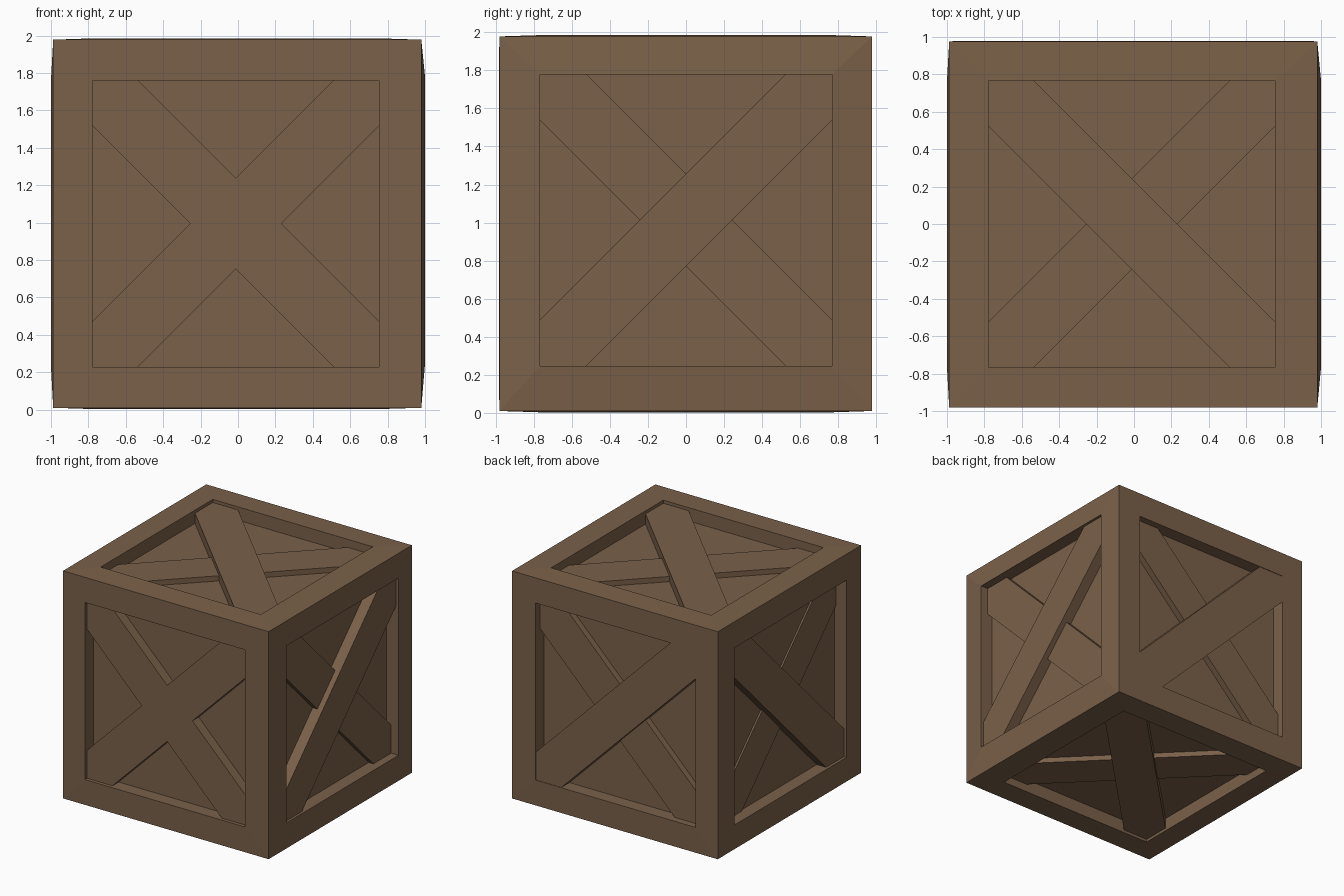
import bpy, bmesh
from mathutils import Vector

if "Cube" in bpy.data.objects:
    bpy.data.objects.remove(bpy.data.objects["Cube"])

wood = bpy.data.materials.new("brown_wood")
wood.diffuse_color = (0.195, 0.119, 0.067, 1)
wood.use_nodes = True
wood.node_tree.nodes["Principled BSDF"].inputs["Base Color"].default_value = wood.diffuse_color

A = 0.766      # half size of each opening
C = 0.243      # corner cut that sets the plank width
DEPTH = 0.115  # recess depth of the panels
CENTRE = Vector((-0.012, 0, 0.995))
X, Y, Z = Vector((1, 0, 0)), Vector((0, 1, 0)), Vector((0, 0, 1))
LOW, HIGH = Vector((-0.988, -0.981, 0.01)), Vector((0.98, 0.977, 1.978))

# name: right axis, up axis, outward axis, face distance, upward shift, over-plank slope, recesses
SIDES = {
    "front": (X, Z, -Y, 0.982, 0.0, 0, (0.03, 0.03)),
    "right": (Y, Z, X, 1.012, 0.018, 1, (0.022, 0.07)),
    "back": (-X, Z, Y, 0.978, 0.0, 1, (0.004, 0.06)),
    "left": (-Y, Z, -X, 0.988, 0.0, -1, (0.025, 0.1)),
    "top": (X, Y, Z, 0.99, 0.0, -1, (0.027, 0.07)),
    "bottom": (X, -Y, -Z, 0.992, 0.0, -1, (0.025, 0.07)),
}
SQUARE = [(-1, -1), (1, -1), (1, 1), (-1, 1)]


def finish(bm, name):
    bmesh.ops.remove_doubles(bm, verts=bm.verts, dist=1e-5)
    bmesh.ops.recalc_face_normals(bm, faces=bm.faces)
    mesh = bpy.data.meshes.new(name)
    bm.to_mesh(mesh)
    bm.free()
    mesh.materials.append(wood)
    bpy.context.collection.objects.link(bpy.data.objects.new(name, mesh))


def prism(name, outline, place, low, high):
    """Extrude a flat outline between two heights on one side of the crate."""
    bm = bmesh.new()
    face = bm.faces.new([bm.verts.new(place(u, v, low)) for u, v in outline])
    new = bmesh.ops.extrude_face_region(bm, geom=[face])["geom"]
    shift = place(0, 0, high) - place(0, 0, low)
    bmesh.ops.translate(bm, vec=shift, verts=[g for g in new if isinstance(g, bmesh.types.BMVert)])
    finish(bm, name)


frame = bmesh.new()
for name, (right, up, out, dist, lift, slope, recess) in SIDES.items():
    def place(u, v, h):
        return CENTRE + right * u + up * (v + lift) + out * h

    # Frame border and the walls of its opening
    corners = []
    for u, v in SQUARE:
        d = right * u + up * v + out
        corners.append(Vector([HIGH[i] if d[i] > 0 else LOW[i] for i in range(3)]))
    rim = [place(u * A, v * A, dist) for u, v in SQUARE]
    base = [place(u * A, v * A, dist - DEPTH) for u, v in SQUARE]
    for outer, inner in ((corners, rim), (rim, base)):
        for i in range(4):
            j = (i + 1) % 4
            frame.faces.new([frame.verts.new(p) for p in (outer[i], outer[j], inner[j], inner[i])])

    # Recessed panel
    prism(name + "_panel", [(u * A, v * A) for u, v in SQUARE], place,
          dist - DEPTH - 0.02, dist - DEPTH)

    # Diagonal planks: one flush cross, or one plank over the other
    if slope == 0:
        cross = []
        u_pts = [(A, A - C), (A, A), (A - C, A), (0, C)]
        for _ in range(4):
            cross += u_pts
            u_pts = [(-v, u) for u, v in u_pts]
        prism(name + "_cross_planks", cross, place, dist - DEPTH, dist - recess[0])
    else:
        strip = [(-A, -A), (C - A, -A), (A, A - C), (A, A), (A - C, A), (-A, C - A)]
        for label, s, r in (("over", slope, recess[0]), ("under", -slope, recess[1])):
            prism(f"{name}_{label}_plank", [(u * s, v) for u, v in strip], place,
                  dist - DEPTH, dist - r)
finish(frame, "crate_frame")
